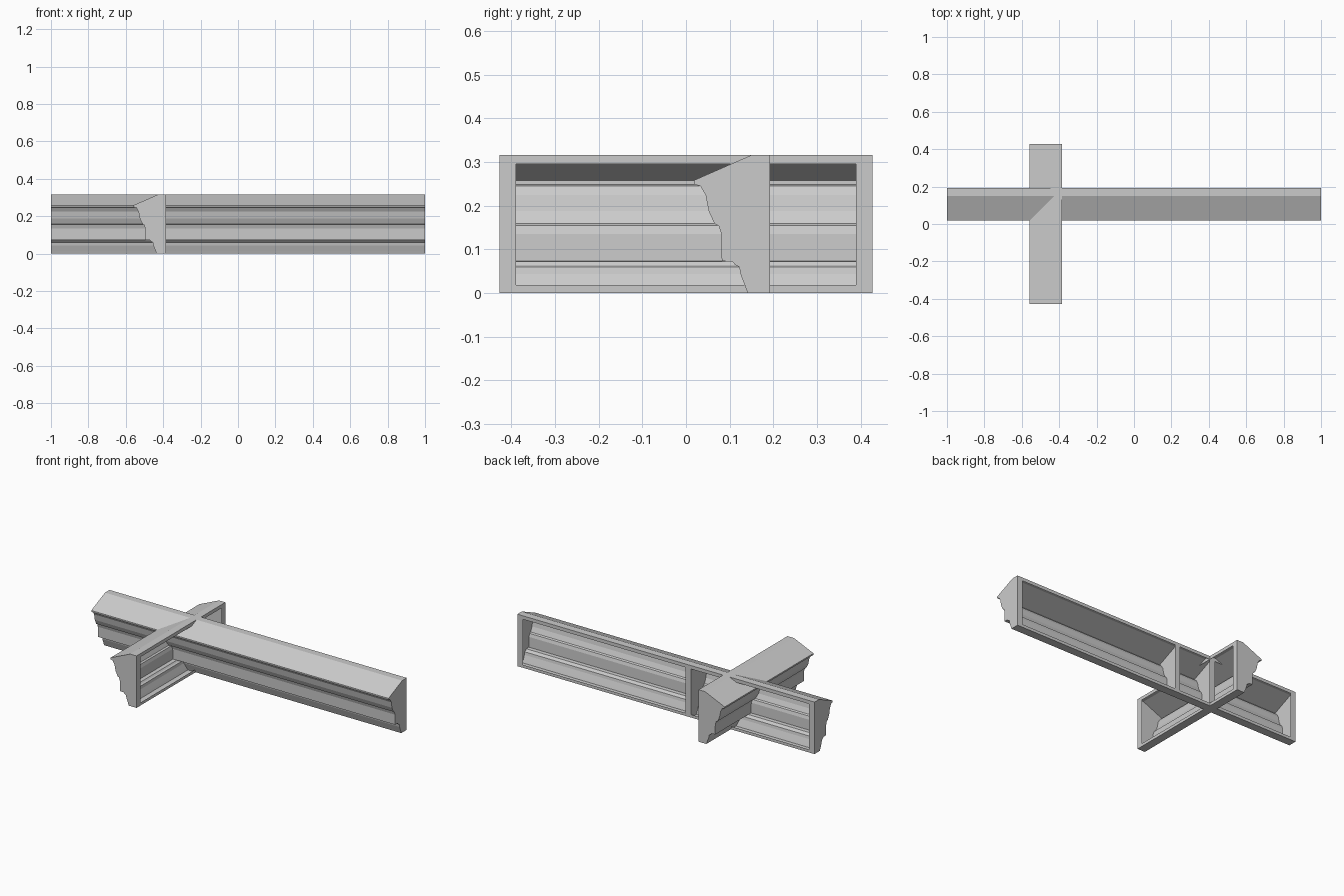
import bpy, bmesh
from mathutils import Vector

if "Cube" in bpy.data.objects:
    bpy.data.objects.remove(bpy.data.objects["Cube"])

# Moulding section as (distance forward of the back plane, height)
PROFILE = [
    (0.0, 0.316), (0.043, 0.316), (0.175, 0.258), (0.175, 0.249), (0.160, 0.245),
    (0.148, 0.224), (0.141, 0.188), (0.128, 0.159), (0.118, 0.154), (0.112, 0.135),
    (0.111, 0.073), (0.087, 0.072), (0.080, 0.064), (0.071, 0.060), (0.068, 0.043),
    (0.057, 0.014), (0.052, 0.0), (0.0, 0.0),
]
HEIGHT, RIM_SIDE, RIM_LOW, RIM_TOP = 0.316, 0.037, 0.018, 0.295


def add_object(name, bm):
    bmesh.ops.remove_doubles(bm, verts=bm.verts, dist=1e-5)
    bmesh.ops.recalc_face_normals(bm, faces=bm.faces)
    mesh = bpy.data.meshes.new(name)
    bm.to_mesh(mesh)
    bm.free()
    obj = bpy.data.objects.new(name, mesh)
    bpy.context.collection.objects.link(obj)


def cornice(name, start, end, place):
    """Open-backed moulding; place(along, depth, z) gives the world point."""
    bm = bmesh.new()
    a, b = [[bm.verts.new(place(s, d, z)) for d, z in PROFILE] for s in (start, end)]
    for i in range(len(PROFILE) - 1):
        bm.faces.new((a[i], a[i + 1], b[i + 1], b[i]))
    bm.faces.new(a)
    bm.faces.new(b[::-1])
    # flat rim around the open back
    outer = [(start, 0), (end, 0), (end, HEIGHT), (start, HEIGHT)]
    s, e = start + RIM_SIDE, end - RIM_SIDE
    inner = [(s, RIM_LOW), (e, RIM_LOW), (e, RIM_TOP), (s, RIM_TOP)]
    o, n = [[bm.verts.new(place(t, 0, z)) for t, z in ring] for ring in (outer, inner)]
    for i in range(4):
        j = (i + 1) % 4
        bm.faces.new((o[i], o[j], n[j], n[i]))
    add_object(name, bm)


def divider(name, pos, width, place):
    """Section-shaped wall inside the hollow with a strip on the back plane."""
    bm = bmesh.new()
    bm.faces.new([bm.verts.new(place(pos, d, z)) for d, z in PROFILE])
    bm.faces.new([bm.verts.new(place(t, 0.0005, z)) for t, z in
                  ((pos, 0.001), (pos + width, 0.001),
                   (pos + width, HEIGHT - 0.001), (pos, HEIGHT - 0.001))])
    add_object(name, bm)


def along_x(s, d, z):
    return Vector((s, 0.193 - d, z))


def along_y(s, d, z):
    return Vector((-0.384 - d, s, z))


# Long and cross mouldings
cornice("long_cornice", -1.0, 1.0, along_x)
cornice("cross_cornice", -0.427, 0.427, along_y)

# Inner walls of the long moulding
divider("inner_wall_right", -0.17, RIM_SIDE, along_x)
divider("inner_wall_crossing", -0.42, RIM_SIDE, along_x)
